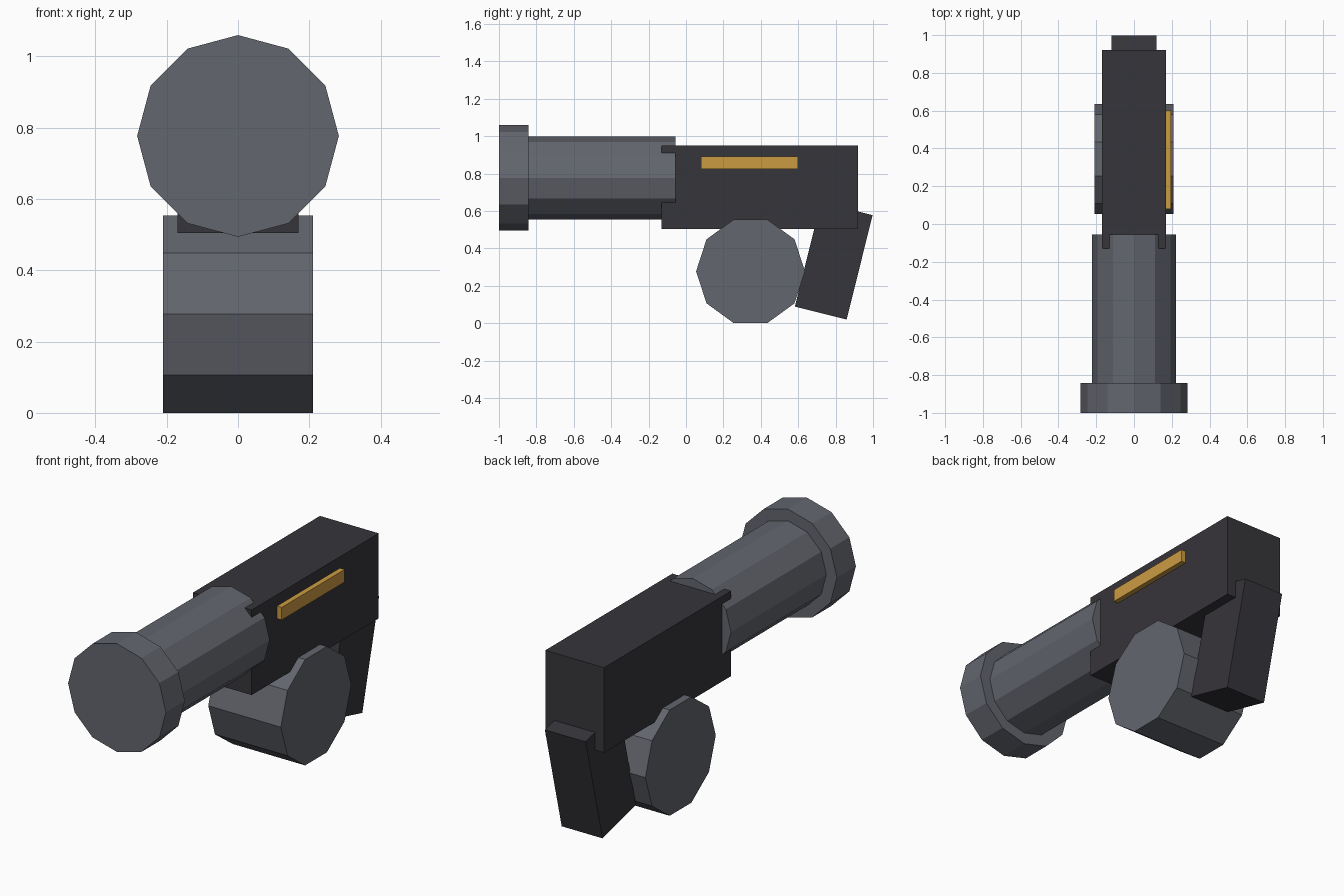
import bpy, bmesh
from math import sin, cos, pi, radians
from mathutils import Matrix, Vector

cube = bpy.data.objects.get("Cube")
if cube:
    bpy.data.objects.remove(cube, do_unlink=True)


def material(name, rgb):
    mat = bpy.data.materials.new(name)
    mat.use_nodes = True
    mat.diffuse_color = (*rgb, 1)
    mat.node_tree.nodes["Principled BSDF"].inputs["Base Color"].default_value = (*rgb, 1)
    return mat


steel = material("blue grey steel", (0.125, 0.132, 0.157))
dark = material("dark charcoal", (0.037, 0.035, 0.042))
gold = material("amber gold", (0.60, 0.33, 0.055))


def finish(name, bm, mat):
    bmesh.ops.recalc_face_normals(bm, faces=bm.faces)
    mesh = bpy.data.meshes.new(name)
    bm.to_mesh(mesh)
    bm.free()
    mesh.materials.append(mat)
    obj = bpy.data.objects.new(name, mesh)
    bpy.context.collection.objects.link(obj)
    return obj


def box(name, center, size, mat, tilt=0):
    bm = bmesh.new()
    bmesh.ops.create_cube(bm, size=1, matrix=Matrix.Diagonal((*size, 1)))
    obj = finish(name, bm, mat)
    obj.location = center
    obj.rotation_euler.x = radians(tilt)
    return obj


def prism(name, sides, radius, start, end, u, v, mat):
    """Flat-sided cylinder from start to end, with its first corner along u."""
    bm = bmesh.new()
    start, end, u, v = map(Vector, (start, end, u, v))
    ring = []
    for i in range(sides):
        a = 2 * pi * i / sides
        ring.append(bm.verts.new(start + radius * (cos(a) * u + sin(a) * v)))
    cap = bm.faces.new(ring)
    result = bmesh.ops.extrude_face_region(bm, geom=[cap], use_keep_orig=True)
    moved = [g for g in result["geom"] if isinstance(g, bmesh.types.BMVert)]
    bmesh.ops.translate(bm, verts=moved, vec=end - start)
    return finish(name, bm, mat)


X, Y, Z = (1, 0, 0), (0, 1, 0), (0, 0, 1)

# Barrel and its muzzle collar, running front to back
axis = 0.777
prism("barrel", 12, 0.222, (0, -0.85, axis), (0, -0.055, axis), X, Z, steel)
prism("muzzle_collar", 12, 0.283, (0, -1, axis), (0, -0.843, axis), X, Z, steel)

# Drum, lying across the body
prism("drum", 10, 0.291, (-0.21, 0.345, 0.277), (0.21, 0.345, 0.277), Y, Z, steel)

# Body, slanted grip and side strip
box("body", (0, 0.395, 0.727), (0.34, 1.05, 0.445), dark)
box("grip", (0, 0.79, 0.333), (0.236, 0.285, 0.575), dark, tilt=-14)
box("side_strip", (0.18, 0.34, 0.857), (0.034, 0.52, 0.066), gold)
